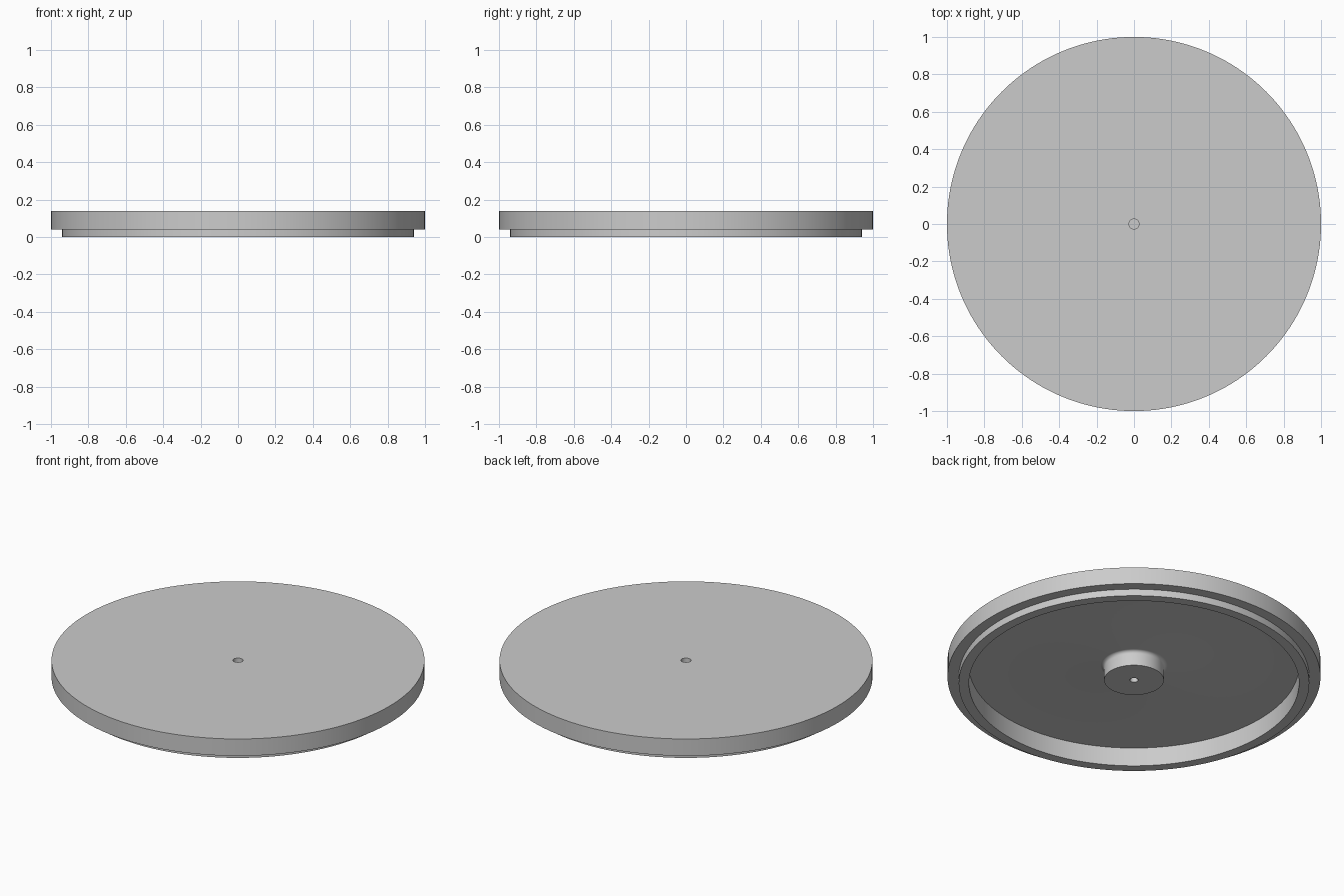
import bpy
import bmesh
from math import pi, sin, cos, radians

cube = bpy.data.objects.get("Cube")
if cube:
    bpy.data.objects.remove(cube, do_unlink=True)

SEGMENTS = 160
grey = bpy.data.materials.new("light grey")
grey.use_nodes = True
colour = (0.6, 0.6, 0.6, 1)
grey.diffuse_color = colour
grey.node_tree.nodes["Principled BSDF"].inputs["Base Color"].default_value = colour


def lathe(name, profile):
    """Turn an (r, z) profile about the z axis into a closed solid."""
    bm = bmesh.new()
    verts = [bm.verts.new((r, 0, z)) for r, z in profile]
    edges = [bm.edges.new(pair) for pair in zip(verts, verts[1:])]
    bmesh.ops.spin(bm, geom=verts + edges, cent=(0, 0, 0), axis=(0, 0, 1),
                   angle=2 * pi, steps=SEGMENTS, use_merge=True)
    bmesh.ops.remove_doubles(bm, verts=bm.verts, dist=0.0001)
    bmesh.ops.recalc_face_normals(bm, faces=bm.faces)
    mesh = bpy.data.meshes.new(name)
    bm.to_mesh(mesh)
    bm.free()
    mesh.materials.append(grey)
    obj = bpy.data.objects.new(name, mesh)
    bpy.context.collection.objects.link(obj)
    bpy.ops.object.select_all(action="DESELECT")
    obj.select_set(True)
    bpy.context.view_layer.objects.active = obj
    bpy.ops.object.shade_smooth_by_angle(angle=radians(30))
    return obj


# Main levels and radii
top, step, floor, boss_end = 0.14, 0.04, 0.11, 0.02
boss, fillet = 0.16, 0.02

# Top face with a small blind centre hole, then the outer rim and stepped lip
upper = [(0, 0.09), (0.027, 0.09), (0.027, top), (1, top), (1, step),
         (0.94, step), (0.94, 0), (0.885, 0), (0.885, floor)]

# Fillet where the recessed underside meets the central boss
blend = [(boss + fillet * (1 - sin(a)), floor - fillet * (1 - cos(a)))
         for a in (i * pi / 12 for i in range(7))]

# Boss with its own blind socket
lower = [(boss, boss_end), (0.022, boss_end), (0.022, 0.06), (0, 0.06)]

lathe("round_lid", upper + blend + lower)
